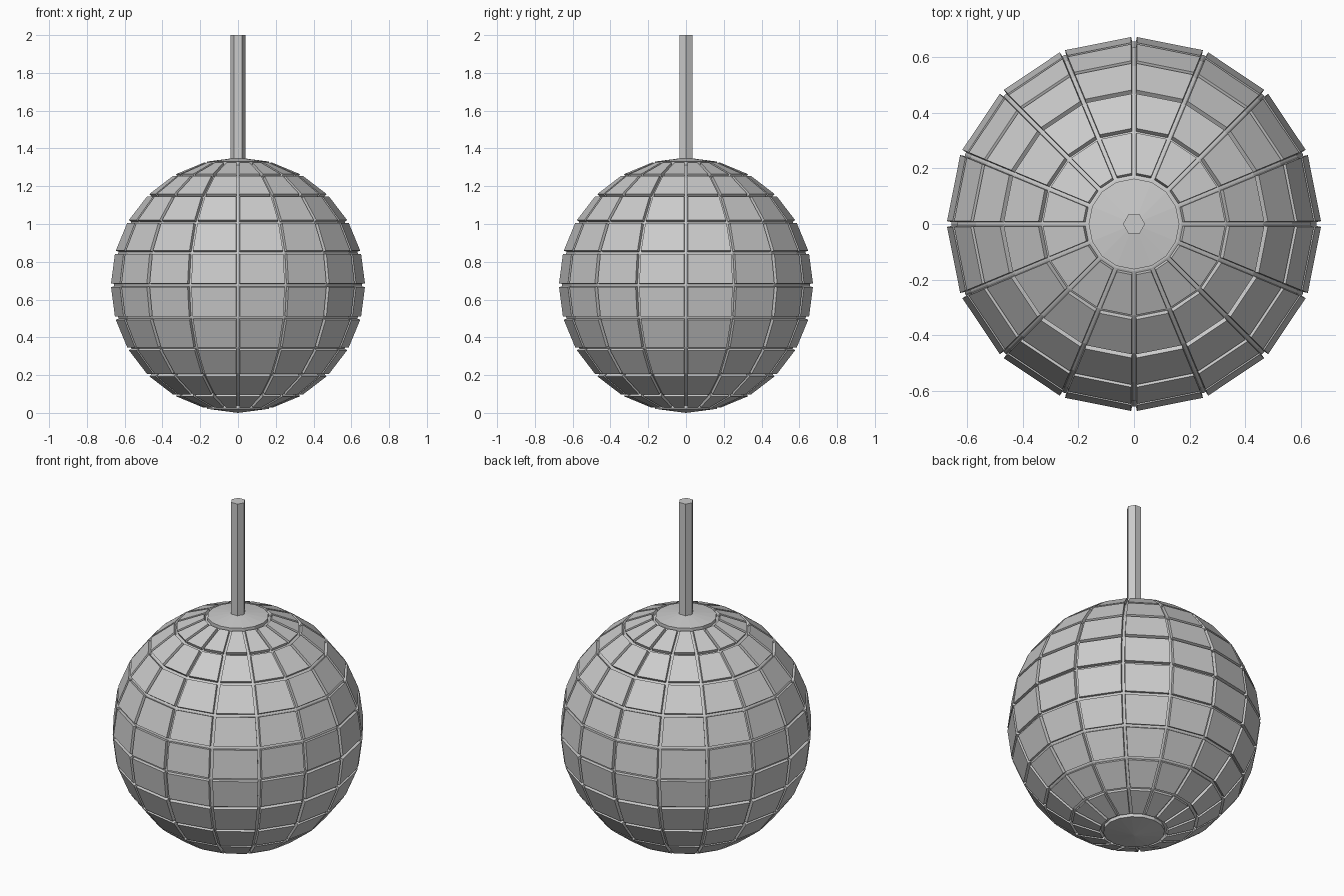
import bpy, bmesh, math
from mathutils import Matrix, Vector

if "Cube" in bpy.data.objects:
    bpy.data.objects.remove(bpy.data.objects["Cube"])

R, CZ = 0.657, 0.676        # core radius and centre height
GAP, RAISE = 0.007, 0.018   # half groove width and tile height


def add_object(name, bm):
    bmesh.ops.recalc_face_normals(bm, faces=bm.faces)
    mesh = bpy.data.meshes.new(name)
    bm.to_mesh(mesh)
    bm.free()
    obj = bpy.data.objects.new(name, mesh)
    bpy.context.collection.objects.link(obj)
    return obj


# Mirrored ball: faceted sphere whose faces become raised tiles
bm = bmesh.new()
bmesh.ops.create_uvsphere(bm, u_segments=16, v_segments=12, radius=R)
caps = [[f for f in bm.faces if len(f.verts) == 3 and f.normal.z * s > 0] for s in (1, -1)]
tiles = [f for f in bm.faces if len(f.verts) == 4]
bmesh.ops.inset_individual(bm, faces=tiles, thickness=GAP, use_even_offset=True)
for f in tiles:
    n = f.normal.copy()
    top = bmesh.ops.extrude_discrete_faces(bm, faces=[f])["faces"][0]
    bmesh.ops.translate(bm, verts=top.verts, vec=n * RAISE)

# Round pole caps, raised as one piece each
for cap, s in zip(caps, (1, -1)):
    bmesh.ops.inset_region(bm, faces=cap, thickness=GAP, use_even_offset=True)
    geom = bmesh.ops.extrude_face_region(bm, geom=cap)["geom"]
    bmesh.ops.delete(bm, geom=cap, context='FACES')
    verts = [v for v in geom if isinstance(v, bmesh.types.BMVert)]
    bmesh.ops.translate(bm, verts=verts, vec=Vector((0, 0, s * (CZ - R))))
bmesh.ops.translate(bm, verts=bm.verts, vec=(0, 0, CZ))
add_object("mirror_ball", bm)

# Hexagonal hanging rod, corners on the x axis
bm = bmesh.new()
z0, z1 = 1.30, 2.0
bmesh.ops.create_cone(bm, cap_ends=True, segments=6, radius1=0.04, radius2=0.04, depth=z1 - z0,
                      matrix=Matrix.Translation((0, 0, (z0 + z1) / 2)) @ Matrix.Rotation(math.radians(30), 4, 'Z'))
add_object("hanging_rod", bm)
